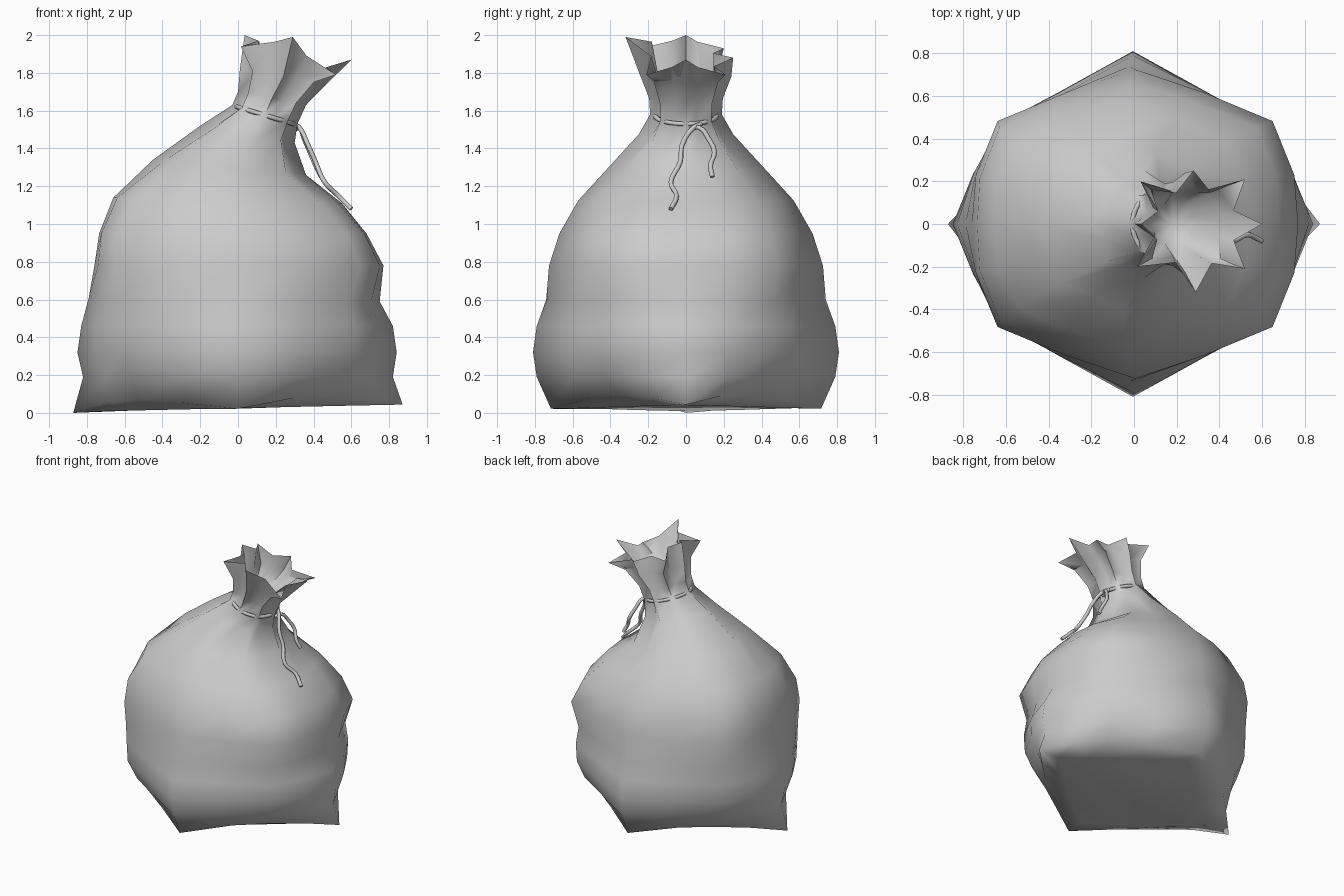
import bpy, bmesh, math
from mathutils import Vector

if "Cube" in bpy.data.objects:
    bpy.data.objects.remove(bpy.data.objects["Cube"])

N = 16
# Normalised outline of the stuffed body: one quarter, mirrored around
Q = [(1, 0), (.95, .31), (.81, .64), (.41, .83), (0, 1)]
BODY = Q + [(-x, y) for x, y in Q[-2::-1]]
BODY += [(x, -y) for x, y in BODY[-2:0:-1]]
ROUND = [(math.cos(math.tau*i/N), math.sin(math.tau*i/N)) for i in range(N)]

# Rings: left x, left z, right x, right z, half depth, pleat depth,
# roundness, diamond amount (sides pulled in between the four corners)
RINGS = [
    (-.82, .19, .82, .19, .79, 0, 0, .47),
    (-.85, .32, .84, .32, .81, 0, 0, .32),
    (-.83, .46, .82, .46, .79, 0, 0, .22),
    (-.79, .61, .75, .59, .74, 0, 0, .04),
    (-.76, .78, .77, .78, .725, 0, 0, -.13),
    (-.735, .95, .68, .95, .67, 0, 0, -.17),
    (-.66, 1.14, .55, 1.11, .57, 0, .3, -.12),
    (-.45, 1.34, .36, 1.26, .41, .08, .7, 0),
    (-.20, 1.52, .30, 1.43, .25, .20, 1, 0),
    (-.03, 1.63, .315, 1.53, .19, .26, 1, 0),
    (.00, 1.70, .36, 1.63, .195, .28, 1, 0),
    (.01, 1.82, .47, 1.74, .24, .30, 1, 0),
]
# Tips of the ruffled mouth
TIPS = [(.60, 0, 1.87), (.52, .21, 1.79), (.28, .25, 1.88), (.03, .2, 1.93),
        (.035, 0, 2.0), (.015, -.2, 1.94), (.29, -.32, 1.99), (.52, -.21, 1.79)]


def ring_points(ring, scale=1.0):
    xl, zl, xr, zr, ry, pleat, rnd, dia = ring
    cx, rx = (xl+xr)/2, (xr-xl)/2
    pts = []
    for i, ((bu, bv), (cu, cv)) in enumerate(zip(BODY, ROUND)):
        f = scale*(1-pleat*(i % 2))
        f *= 1-dia + dia/(abs(bu)+abs(bv))
        u = (bu*(1-rnd)+cu*rnd)*f
        v = (bv*(1-rnd)+cv*rnd)*f
        pts.append(Vector((cx+rx*u, ry*v, (zl+zr)/2+(zr-zl)/2*u)))
    return pts


def mouth_points():
    pts, mid = [], Vector((.28, -.02, 1.88))
    for i in range(8):
        a, b = Vector(TIPS[i]), Vector(TIPS[(i+1) % 8])
        valley = (a+b)/2
        z = valley.z
        valley = valley.lerp(mid, .33)
        valley.z = z
        pts += [a, valley]
    return pts


def base_points():
    # Diamond base with four corners, edges lifted a little between them
    pts = []
    for i, (u, v) in enumerate(BODY):
        s = 1 + (abs(u)+abs(v)-1)*.2
        f = s/(abs(u)+abs(v))
        lift = (0, .05, .06, .04)[i % 4]
        pts.append(Vector((.872*u*f, .715*v*f, .022+.022*u*f+lift)))
    pts[8].z = 0
    return pts


# Sack: base, body, gathered neck, mouth and inner funnel
base = base_points()
loops = [[Vector((p.x*.8, p.y*.8, .025+.018*p.x)) for p in base], base]
loops += [ring_points(r) for r in RINGS]
loops.append(mouth_points())
loops += [ring_points(RINGS[-1], .95), ring_points(RINGS[-2], .7)]
bm = bmesh.new()
rows = [[bm.verts.new(p) for p in loop] for loop in loops]
for a, b in zip(rows, rows[1:]):
    for i in range(N):
        j = (i+1) % N
        bm.faces.new((a[i], a[j], b[j], b[i]))
bm.faces.new(rows[0][::-1])
bottom = bm.verts.new((.18, 0, 1.6))
for i in range(N):
    bm.faces.new((rows[-1][i], rows[-1][(i+1) % N], bottom))
mesh = bpy.data.meshes.new("sack")
bm.to_mesh(mesh)
bm.free()
sack = bpy.data.objects.new("sack", mesh)
bpy.context.collection.objects.link(sack)
bpy.context.view_layer.objects.active = sack
sack.select_set(True)
bpy.ops.object.shade_smooth_by_angle(angle=math.radians(95))


def cord(name, pts, closed=False):
    cu = bpy.data.curves.new(name, 'CURVE')
    cu.dimensions = '3D'
    cu.bevel_depth = .013
    cu.bevel_resolution = 1
    cu.resolution_u = 4
    cu.use_fill_caps = True
    sp = cu.splines.new('BEZIER')
    sp.bezier_points.add(len(pts)-1)
    for b, p in zip(sp.bezier_points, pts):
        b.co = p
        b.handle_left_type = b.handle_right_type = 'AUTO'
    sp.use_cyclic_u = closed
    ob = bpy.data.objects.new(name, cu)
    bpy.context.collection.objects.link(ob)
    bpy.ops.object.select_all(action='DESELECT')
    ob.select_set(True)
    bpy.context.view_layer.objects.active = ob
    bpy.ops.object.convert(target='MESH')


# Drawstring around the neck, showing only across the pleat valleys
cord("drawstring_loop", [(.143+.150*u, .163*v, 1.575-.045*u) for u, v in ROUND], True)
# Two hanging ends of the drawstring
cord("drawstring_end_long", [(.29, .08, 1.53), (.325, .04, 1.51), (.37, -.02, 1.42),
     (.41, -.03, 1.33), (.46, -.08, 1.22), (.53, -.05, 1.15), (.60, -.08, 1.08)])
cord("drawstring_end_short", [(.30, .02, 1.50), (.325, .07, 1.51), (.35, .12, 1.45),
     (.38, .15, 1.38), (.41, .13, 1.31), (.44, .14, 1.25)])
